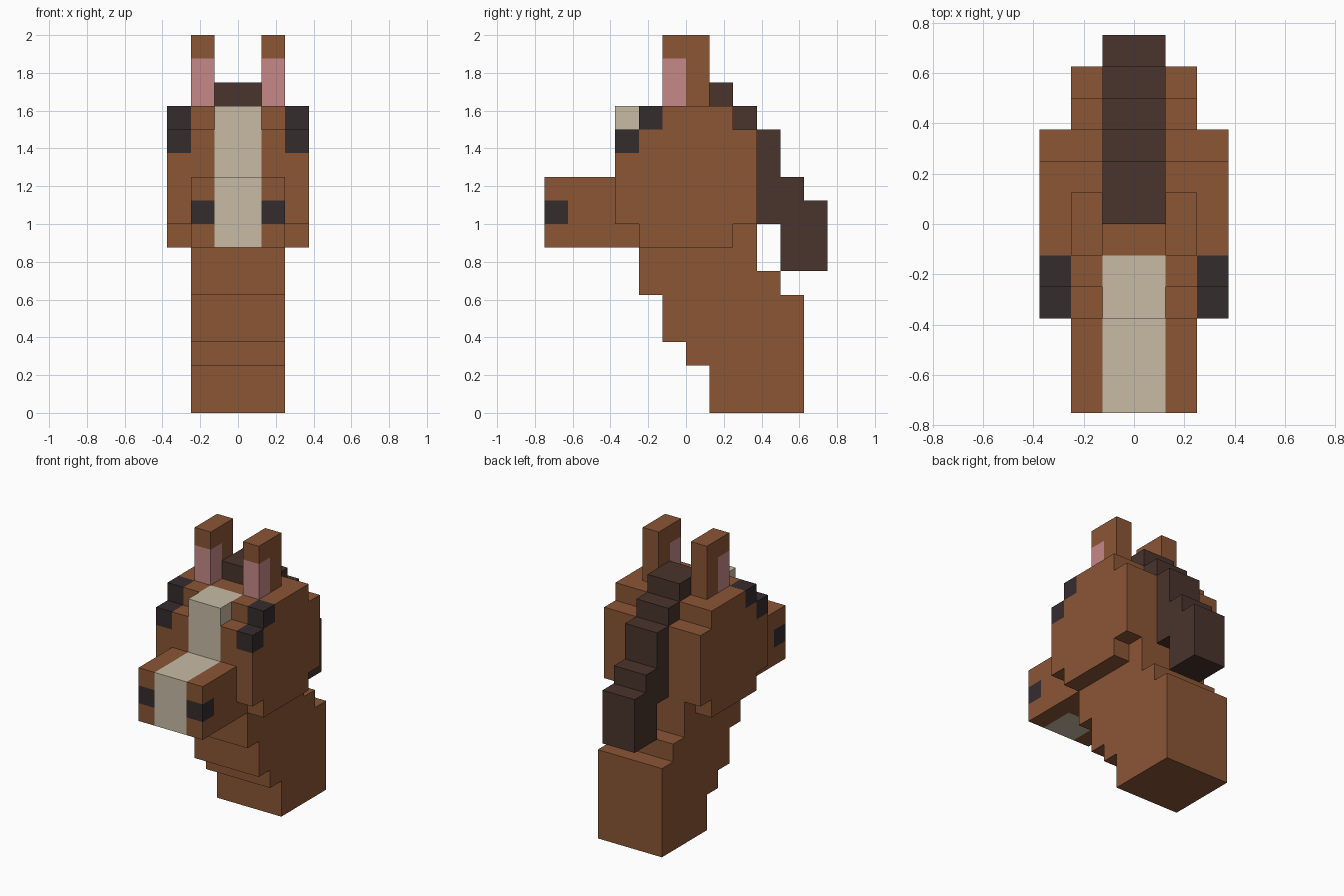
import bpy
import bmesh
from mathutils import Vector

cube = bpy.data.objects.get("Cube")
if cube:
    bpy.data.objects.remove(cube, do_unlink=True)

UNIT = 0.125  # size of one block


def material(name, rgb):
    mat = bpy.data.materials.new(name)
    mat.use_nodes = True
    mat.diffuse_color = (*rgb, 1)
    mat.node_tree.nodes["Principled BSDF"].inputs["Base Color"].default_value = (*rgb, 1)
    return mat


COAT, CREAM, MANE, BLACK, PINK = range(5)
materials = [
    material("chestnut coat", (0.258, 0.093, 0.036)),
    material("cream blaze", (0.578, 0.497, 0.376)),
    material("dark brown mane", (0.067, 0.034, 0.025)),
    material("soft black", (0.036, 0.025, 0.027)),
    material("ear pink", (0.571, 0.250, 0.250)),
]


def blocks(x0, x1, *steps):
    """Stepped side profile of (y0, y1, z0, z1) boxes, filled from x0 to x1."""
    return {(x, y, z) for y0, y1, z0, z1 in steps
            for x in range(x0, x1) for y in range(y0, y1) for z in range(z0, z1)}


def in_blaze(x):
    return x in (-1, 0)


# Colour rules for each part
def head_colour(x, y, z):
    if in_blaze(x) and y < -1 and z >= 10 and (y == -3 or z == 12):
        return CREAM
    if x in (-3, 2) and (y, z) in ((-3, 11), (-2, 12)):
        return BLACK  # eyes
    return COAT


def muzzle_colour(x, y, z):
    if in_blaze(x) and (z == 9 or y == -6 or (z == 7 and y == -5)):
        return CREAM
    if y == -6 and z == 8:
        return BLACK  # nostrils
    return COAT


def ear_colour(x, y, z):
    return PINK if y < 0 and z < 15 else COAT


# Parts as stepped profiles
neck = blocks(-2, 2, (1, 5, 0, 2), (0, 5, 2, 3), (-1, 5, 3, 5),
              (-2, 4, 5, 6), (-2, 3, 6, 7), (2, 3, 7, 8))
head = blocks(-3, 3, (-2, 2, 7, 8), (-3, 3, 8, 12), (-2, 2, 12, 13))
head |= blocks(-1, 1, (-3, -2, 12, 13))  # raised forehead
muzzle = blocks(-2, 2, (-6, -3, 7, 10), (-3, -2, 7, 8))
mane = blocks(-1, 1, (0, 2, 13, 14), (2, 3, 12, 13), (3, 4, 8, 12),
              (4, 5, 6, 10), (5, 6, 6, 9))
parts = {
    "neck": (neck, lambda x, y, z: COAT),
    "head": (head, head_colour),
    "muzzle": (muzzle, muzzle_colour),
    "mane": (mane, lambda x, y, z: MANE),
    "left_ear": (blocks(1, 2, (-1, 1, 13, 16)), ear_colour),
    "right_ear": (blocks(-2, -1, (-1, 1, 13, 16)), ear_colour),
}
solid = set().union(*(cells for cells, rule in parts.values()))


def build(name, cells, rule):
    """Skin the exposed sides of the blocks and merge flat areas of one colour."""
    bm = bmesh.new()
    for cell in sorted(cells):
        centre = Vector(cell) + Vector((0.5, 0.5, 0.5))
        for axis in range(3):
            for sign in (-1, 1):
                normal = Vector((0, 0, 0))
                normal[axis] = sign
                if tuple(int(c + n) for c, n in zip(cell, normal)) in solid:
                    continue
                u = Vector((0, 0, 0))
                u[(axis + 1) % 3] = 0.5
                v = normal.cross(u)
                middle = centre + normal / 2
                corners = (middle - u - v, middle + u - v, middle + u + v, middle - u + v)
                face = bm.faces.new([bm.verts.new(p * UNIT) for p in corners])
                face.material_index = rule(*cell)
    bmesh.ops.remove_doubles(bm, verts=bm.verts[:], dist=0.001)
    bmesh.ops.dissolve_limit(bm, angle_limit=0.01, verts=bm.verts[:],
                             edges=bm.edges[:], delimit={'MATERIAL'})
    mesh = bpy.data.meshes.new(name)
    bm.to_mesh(mesh)
    bm.free()
    for mat in materials:
        mesh.materials.append(mat)
    bpy.context.collection.objects.link(bpy.data.objects.new(name, mesh))


for part, (cells, rule) in parts.items():
    build(part, cells, rule)
